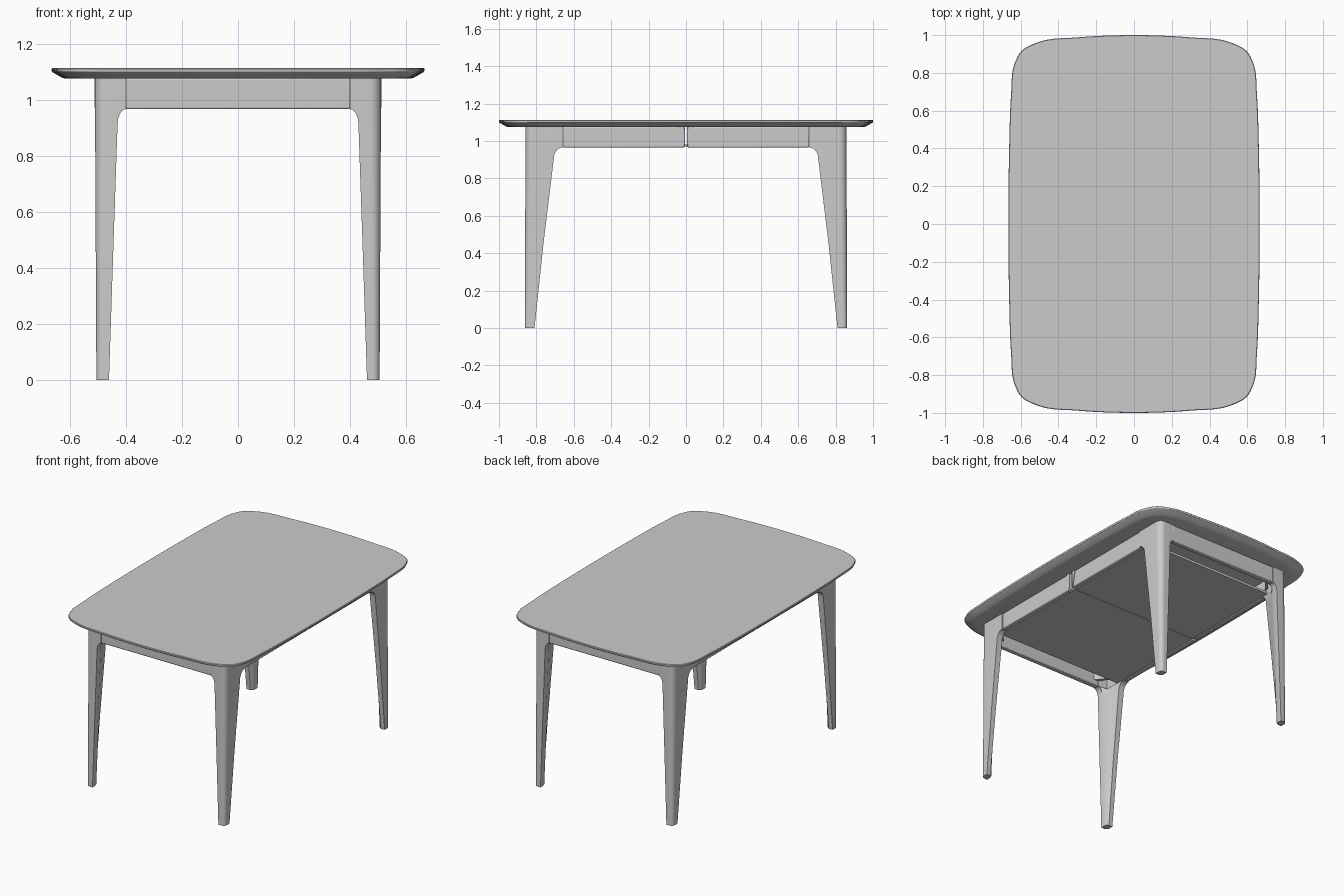
import bpy, bmesh, math
from mathutils import Vector

if "Cube" in bpy.data.objects:
    bpy.data.objects.remove(bpy.data.objects["Cube"])

grey = bpy.data.materials.new("plain_grey")
grey.diffuse_color = (0.6, 0.6, 0.6, 1)
grey.use_nodes = True
grey.node_tree.nodes["Principled BSDF"].inputs["Base Color"].default_value = grey.diffuse_color


def finish(name, bm, bevel=0):
    """Turn a bmesh into a shaded object."""
    bmesh.ops.recalc_face_normals(bm, faces=bm.faces)
    me = bpy.data.meshes.new(name)
    bm.to_mesh(me)
    bm.free()
    me.materials.append(grey)
    ob = bpy.data.objects.new(name, me)
    bpy.context.collection.objects.link(ob)
    if bevel:
        mod = ob.modifiers.new("soft_edges", 'BEVEL')
        mod.width, mod.segments = bevel, 2
    bpy.ops.object.select_all(action='DESELECT')
    ob.select_set(True)
    bpy.context.view_layer.objects.active = ob
    bpy.ops.object.shade_smooth_by_angle(angle=math.radians(30))
    return ob


def loft(name, rings):
    """Skin a stack of closed rings and cap both ends."""
    bm = bmesh.new()
    vs = [[bm.verts.new(p) for p in ring] for ring in rings]
    n = len(vs[0])
    for a, b in zip(vs, vs[1:]):
        for i in range(n):
            j = (i + 1) % n
            bm.faces.new((a[i], a[j], b[j], b[i]))
    bm.faces.new(vs[0])
    bm.faces.new(vs[-1])
    return finish(name, bm)


def box(name, lo, hi, bevel=0):
    bm = bmesh.new()
    bmesh.ops.create_cube(bm, size=1)
    for v in bm.verts:
        v.co = [(l + h) / 2 + c * (h - l) for c, l, h in zip(v.co, lo, hi)]
    return finish(name, bm, bevel)


def prism(name, pts, z0, z1):
    return loft(name, [[(x, y, z) for x, y in pts] for z in (z0, z1)])


# Tabletop: bowed sides with soft corners, smoothed through quarter points
quarter = [(.665, 0), (.661, .4), (.65, .7), (.637, .835), (.597, .915),
           (.51, .962), (.3, .988), (0, 1)]
ctrl = (quarter[:-1] + [(-x, y) for x, y in quarter[:0:-1]]
        + [(-x, -y) for x, y in quarter[:-1]] + [(x, -y) for x, y in quarter[:0:-1]])
ctrl = [Vector(p) for p in ctrl]
outline = []
N, STEPS = len(ctrl), 5
tangent = []
for i in range(N):
    # chord-weighted tangents keep the uneven spacing smooth
    a, b, c = ctrl[i - 1], ctrl[i], ctrl[(i + 1) % N]
    d0, d1 = (b - a).length, (c - b).length
    tangent.append(((b - a) / d0 * d1 + (c - b) / d1 * d0) / (d0 + d1))
for i in range(N):
    p, q = ctrl[i], ctrl[(i + 1) % N]
    d = (q - p).length
    m0, m1 = tangent[i] * d, tangent[(i + 1) % N] * d
    for k in range(STEPS):
        t = k / STEPS
        outline.append(p * (2 * t**3 - 3 * t**2 + 1) + m0 * (t**3 - 2 * t**2 + t)
                       + q * (3 * t**2 - 2 * t**3) + m1 * (t**3 - t**2))


def top_ring(inset, z):
    return [(p.x * (1 - inset / .665), p.y * (1 - inset), z) for p in outline]


loft("tabletop", [top_ring(i, z) for i, z in
                  [(.05, 1.075), (.04, 1.077), (.012, 1.093), (.002, 1.099),
                   (0, 1.103), (0, 1.110), (.003, 1.113)]])


# Legs: tapered, rounded outside, flaring into two arms that meet the aprons
def leg_section(sx, sy, z, a, b, t, cx, cy, r):
    ox, oy = .505 + .005 * min(z, 1), .862 - .004 * min(z, 1)
    pts = [(a, 0)]
    for k in range(9):
        w = math.pi / 2 * k / 8
        pts.append((r - r * math.sin(w), r - r * math.cos(w)))
    pts += [(0, b), (t, b), (cx, cy), (a, t)]
    return [(sx * (ox - u), sy * (oy - v), z) for u, v in pts]


levels = [(0, .045, .052, .028, .040, .046, .024),
          (.45, .062, .098, .034, .050, .062, .030)]
for k in range(8):
    w = math.pi / 2 * k / 7
    f = 1 - math.cos(w)
    levels.append((.91 + .056 * math.sin(w), .08 + .03 * f, .152 + .048 * f,
                   .04, .06 - .015 * f, .08 - .035 * f, .038))
levels.append((1.076, .11, .20, .04, .045, .045, .04))

for sx in (-1, 1):
    for sy in (-1, 1):
        tag = ("left" if sx < 0 else "right") + ("_front" if sy < 0 else "_back")
        loft("leg_" + tag, [leg_section(sx, sy, *lv) for lv in levels])
        # Corner brace behind each leg
        prism("corner_brace_" + tag,
              [(sx * x, sy * y) for x, y in
               [(.475, .72), (.475, .69), (.36, .825), (.385, .825)]], 1.0, 1.076)

# Aprons between the legs, set back a hair so the joints show
for s, tag in ((-1, "front"), (1, "back")):
    y = sorted((s * .818, s * .856))
    box("apron_" + tag, (-.401, y[0], .966), (.401, y[1], 1.076), .006)
for s, tag in ((-1, "left"), (1, "right")):
    x = sorted((s * .47, s * .507))
    # Long aprons are split in the middle for the extension
    for h, half in ((-1, "front"), (1, "back")):
        y = sorted((h * .006, h * .659))
        box(f"apron_{tag}_{half}", (x[0], y[0], .966), (x[1], y[1], 1.076), .006)
        # Splayed bracket rib at the split
        prof = [(.012, .972), (.022, .972), (.04, 1.076), (.012, 1.076)]
        loft(f"split_bracket_{tag}_{half}",
             [[(s * q, h * yy, z) for yy, z in prof] for q in (.46, .511)])

# Bottom panels closing the underside between the long aprons
for h, tag in ((-1, "front"), (1, "back")):
    y = sorted((h * .002, h * .72))
    box("bottom_panel_" + tag, (-.472, y[0], .969), (.472, y[1], .985))
